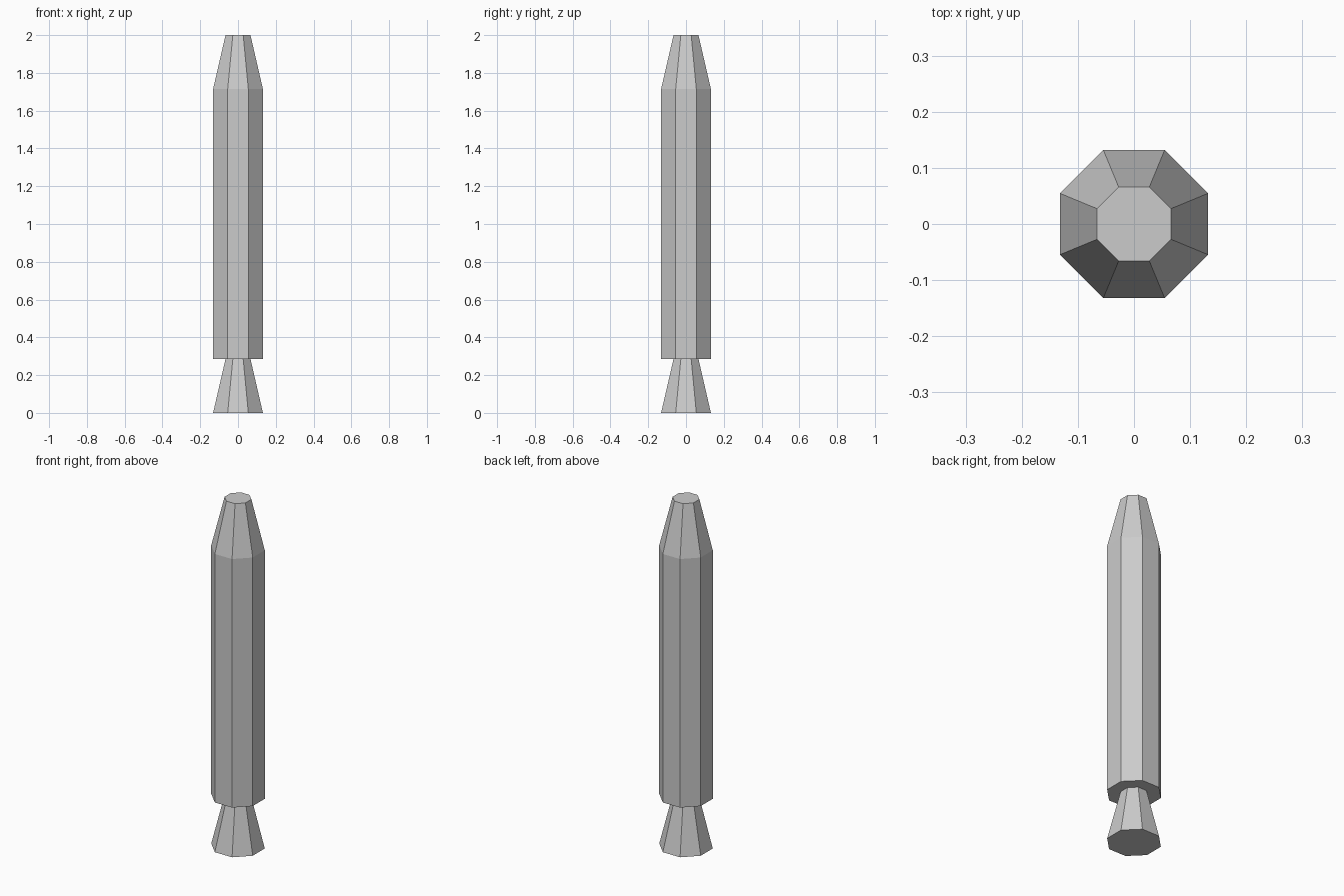
import bpy
import math

if "Cube" in bpy.data.objects:
    bpy.data.objects.remove(bpy.data.objects["Cube"])

SIDES = 8
U = 2 / 7          # height of the nozzle and of the nose
WIDE = U / 2       # corner radius of the body
NARROW = U / 4     # corner radius of the throat and tip


def section(name, z0, z1, r0, r1):
    """Eight-sided closed frustum with flat sides facing the axes."""
    bpy.ops.mesh.primitive_cone_add(
        vertices=SIDES, radius1=r0, radius2=r1, depth=z1 - z0,
        location=(0, 0, (z0 + z1) / 2), rotation=(0, 0, math.pi / SIDES))
    obj = bpy.context.object
    obj.name = name
    bpy.ops.object.transform_apply(location=True, rotation=True, scale=True)
    return obj


# Flared engine nozzle, straight body, blunt tapered nose
section("nozzle", 0, U, WIDE, NARROW)
section("body", U, 2 - U, WIDE, WIDE)
section("nose", 2 - U, 2, WIDE, NARROW)
